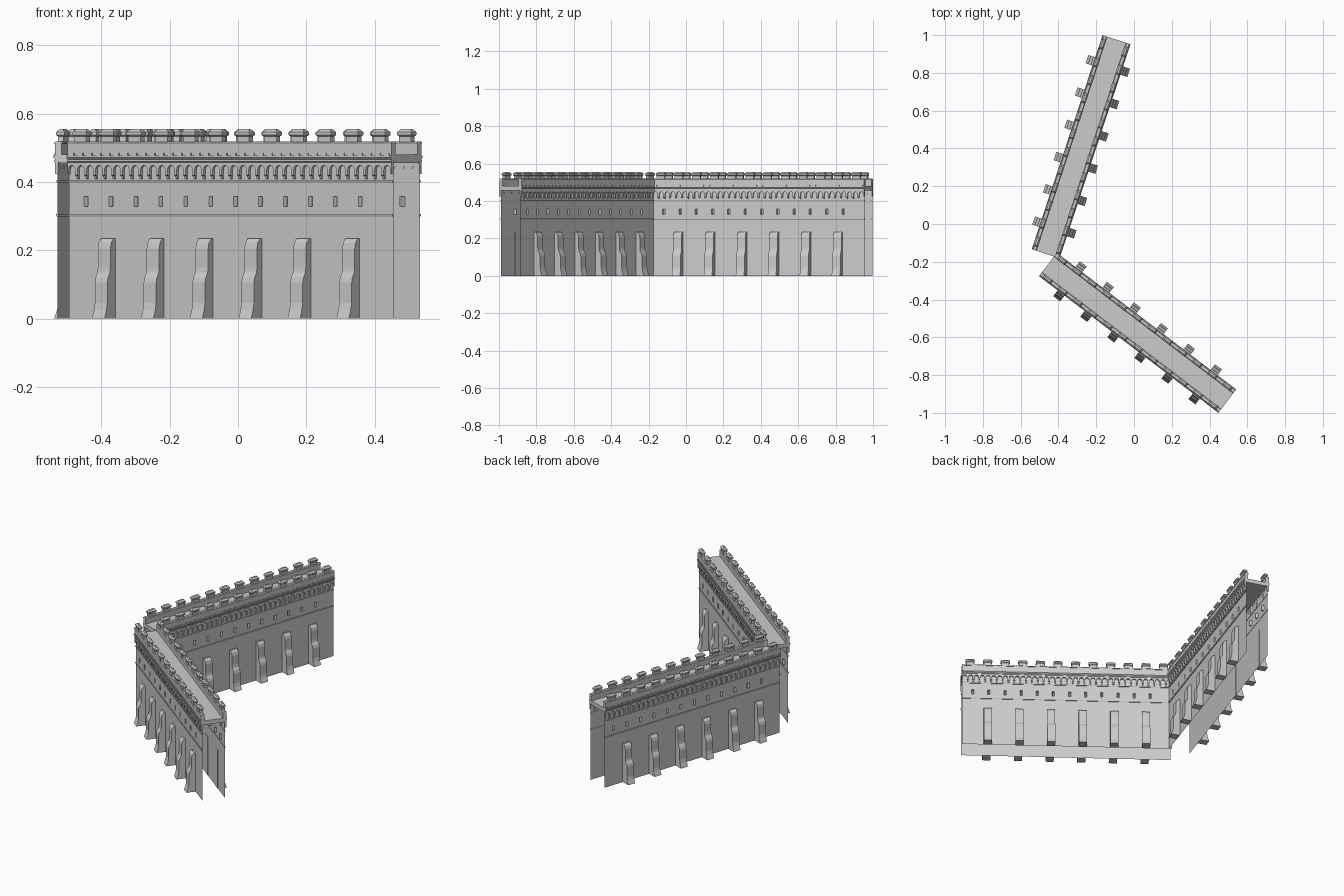
import bpy, bmesh, math
from mathutils import Matrix, Vector

if "Cube" in bpy.data.objects:
    bpy.data.objects.remove(bpy.data.objects["Cube"], do_unlink=True)

stone = bpy.data.materials.new("pale_grey_stone")
stone.use_nodes = True
GREY = (0.6, 0.6, 0.6, 1)
stone.diffuse_color = GREY
stone.node_tree.nodes["Principled BSDF"].inputs["Base Color"].default_value = GREY

LENGTH = 1.194
HALF = LENGTH / 2
WALL = 0.064            # half thickness of the curtain wall
ARCHES = 36
PITCH = LENGTH / ARCHES

# position and heading of the two wall sections
SECTIONS = {"north": (-0.28, 0.409, 71.7), "south": (0.019, -0.576, -37.3)}


def prism(bm, points, offset):
    """Close a polygon and extrude it along offset."""
    face = bm.faces.new([bm.verts.new(p) for p in points])
    new = bmesh.ops.extrude_face_region(bm, geom=[face], use_keep_orig=True)
    verts = [g for g in new["geom"] if isinstance(g, bmesh.types.BMVert)]
    bmesh.ops.translate(bm, verts=verts, vec=offset)


def sweep(bm, profile, x=0, width=LENGTH):
    """Extrude a (y, z) profile along the wall, centred on x."""
    prism(bm, [(x - width / 2, y, z) for y, z in profile], Vector((width, 0, 0)))


def box(y0, y1, z0, z1):
    return [(y0, z0), (y1, z0), (y1, z1), (y0, z1)]


def finish(name, bm, both_sides=True, fix_normals=True):
    """Add the opposite side by a half turn, then place a copy in each section."""
    if fix_normals:
        bmesh.ops.recalc_face_normals(bm, faces=bm.faces[:])
    if both_sides:
        copy = bmesh.ops.duplicate(bm, geom=bm.verts[:] + bm.edges[:] + bm.faces[:])
        verts = [g for g in copy["geom"] if isinstance(g, bmesh.types.BMVert)]
        bmesh.ops.rotate(bm, verts=verts, matrix=Matrix.Rotation(math.pi, 3, "Z"))
    mesh = bpy.data.meshes.new(name)
    bm.to_mesh(mesh)
    bm.free()
    mesh.materials.append(stone)
    for section, (x, y, heading) in SECTIONS.items():
        obj = bpy.data.objects.new(f"{section}_{name}", mesh)
        obj.location = (x, y, 0)
        obj.rotation_euler.z = math.radians(heading)
        bpy.context.collection.objects.link(obj)


# curtain walls: thin sheets with a row of recessed arrow slits
bm = bmesh.new()
slits = [-0.475 + i * 0.0918 for i in range(12)]
xs = [-HALF] + [s + d for s in slits for d in (-0.007, 0.007)] + [HALF]
zs = [0, 0.328, 0.358, 0.46]
grid = [[bm.verts.new((x, WALL, z)) for z in zs] for x in xs]
openings = []
for i in range(len(xs) - 1):
    for j in range(len(zs) - 1):
        f = bm.faces.new([grid[i][j], grid[i][j + 1], grid[i + 1][j + 1], grid[i + 1][j]])
        if i % 2 and j == 1:
            openings.append(f)
for f in bmesh.ops.extrude_discrete_faces(bm, faces=openings)["faces"]:
    middle = f.calc_center_median()
    for v in f.verts:
        v.co.x = middle.x + (v.co.x - middle.x) * 0.4
        v.co.y -= 0.012
finish("curtain_walls", bm, fix_normals=False)

# string courses around the slit band and below the parapet
bm = bmesh.new()
for z0, z1, out in ((0.299, 0.306, 0.005), (0.399, 0.405, 0.005),
                    (0.456, 0.463, 0.011), (0.466, 0.478, 0.014)):
    sweep(bm, [(WALL - 0.002, z0), (WALL + out * 0.6, z0), (WALL + out, (z0 + z1) / 2),
               (WALL + out, z1), (WALL - 0.002, z1)])
finish("string_courses", bm)

# sloping buttresses with a stepped foot
bm = bmesh.new()
outline = [(0, 0), (0.053, 0), (0.044, 0.025), (0.04, 0.045), (0.04, 0.105),
           (0.036, 0.12), (0.027, 0.135), (0.025, 0.15), (0.025, 0.205),
           (0.021, 0.222), (0.01, 0.234), (0, 0.234)]
for i in range(6):
    sweep(bm, [(WALL - 0.001 + y, z) for y, z in outline], -0.45 + i * 0.18, 0.046)
finish("buttresses", bm)

# arcade: a fascia with round arches along its lower edge
bm = bmesh.new()
for i in range(ARCHES):
    mid = -HALF + (i + 0.5) * PITCH
    radius = PITCH * 0.36
    edge = [(mid - PITCH / 2, 0.458), (mid - PITCH / 2, 0.424), (mid - radius, 0.424)]
    edge += [(mid - radius * math.cos(a), 0.437 + radius * math.sin(a))
             for a in (k * math.pi / 6 for k in range(7))]
    edge += [(mid + radius, 0.424), (mid + PITCH / 2, 0.424), (mid + PITCH / 2, 0.458)]
    prism(bm, [(x, WALL - 0.001, z) for x, z in edge], Vector((0, 0.01, 0)))
finish("arcade", bm)

# corbels carrying the arcade
bm = bmesh.new()
for i in range(1, ARCHES):
    sweep(bm, [(WALL - 0.001, 0.409), (WALL + 0.003, 0.411), (WALL + 0.005, 0.418),
               (WALL + 0.009, 0.421), (WALL + 0.009, 0.43), (WALL - 0.001, 0.43)],
          -HALF + i * PITCH, PITCH * 0.28)
finish("corbels", bm)

# small dentils under the parapet
bm = bmesh.new()
for i in range(ARCHES):
    sweep(bm, box(0.07, 0.076, 0.477, 0.485), -HALF + (i + 0.5) * PITCH, PITCH * 0.55)
finish("dentils", bm)

# parapet with a small coping
bm = bmesh.new()
sweep(bm, box(0.053, 0.073, 0.46, 0.514))
sweep(bm, [(0.051, 0.511), (0.075, 0.511), (0.075, 0.515), (0.07, 0.519),
           (0.056, 0.519), (0.051, 0.515)])
finish("parapets", bm)

# merlons, each with an overhanging hipped cap
bm = bmesh.new()
for i in range(12):
    x = -0.55 + i * 0.1
    sweep(bm, box(0.054, 0.072, 0.51, 0.542), x, 0.044)
    rings = []
    for grow, z in ((0, 0.534), (0.004, 0.538), (0.004, 0.546), (-0.004, 0.555)):
        w, d = 0.022 + grow, 0.009 + grow
        rings.append([bm.verts.new((x + a * w, 0.063 + b * d, z))
                      for a, b in ((-1, -1), (1, -1), (1, 1), (-1, 1))])
    for low, high in zip(rings, rings[1:]):
        for k in range(4):
            n = (k + 1) % 4
            bm.faces.new([low[k], low[n], high[n], high[k]])
    bm.faces.new(rings[0][::-1])
    bm.faces.new(rings[-1])
finish("merlons", bm)

# walkway slab between the parapets
bm = bmesh.new()
sweep(bm, box(-0.06, 0.06, 0.456, 0.48))
finish("walkway", bm, both_sides=False)
